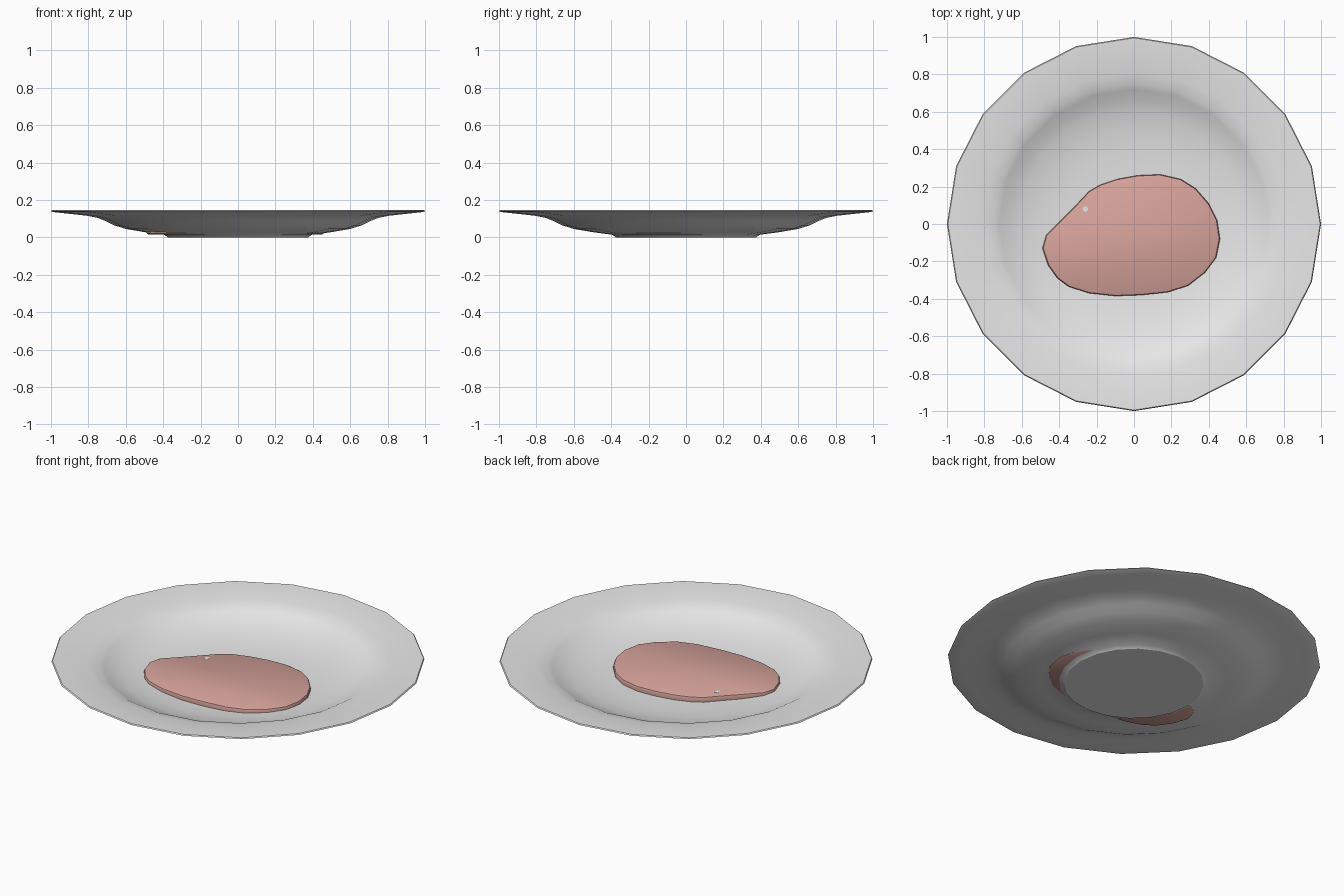
import bpy, bmesh, math

if "Cube" in bpy.data.objects:
    bpy.data.objects.remove(bpy.data.objects["Cube"])


def material(name, rgb):
    m = bpy.data.materials.new(name)
    m.diffuse_color = (*rgb, 1)
    m.use_nodes = True
    m.node_tree.nodes["Principled BSDF"].inputs["Base Color"].default_value = m.diffuse_color
    return m


def loft(name, rings, mat, angle):
    """Skin a stack of equal-length rings and cap both ends."""
    bm = bmesh.new()
    loops = [[bm.verts.new(p) for p in ring] for ring in rings]
    n = len(loops[0])
    for a, b in zip(loops, loops[1:]):
        for i in range(n):
            j = (i + 1) % n
            bm.faces.new((a[i], a[j], b[j], b[i]))
    bm.faces.new(loops[0][::-1])
    bm.faces.new(loops[-1])
    bmesh.ops.recalc_face_normals(bm, faces=bm.faces)
    me = bpy.data.meshes.new(name)
    bm.to_mesh(me)
    bm.free()
    me.materials.append(mat)
    ob = bpy.data.objects.new(name, me)
    bpy.context.collection.objects.link(ob)
    bpy.ops.object.select_all(action='DESELECT')
    ob.select_set(True)
    bpy.context.view_layer.objects.active = ob
    bpy.ops.object.shade_smooth_by_angle(angle=math.radians(angle))
    return ob


def circle(r, z, n, cx=0, cy=0):
    return [(cx + r * math.cos(2 * math.pi * i / n),
             cy + r * math.sin(2 * math.pi * i / n), z) for i in range(n)]


china = material("pale china", (0.8, 0.8, 0.8))
pink = material("pink meat", (0.68, 0.37, 0.33))

# Plate: underside from the foot to the rim, then back down inside
profile = [(0.375, 0), (0.395, 0.014), (0.5, 0.028), (0.6, 0.045), (0.66, 0.064),
           (0.71, 0.088), (0.75, 0.104), (0.81, 0.116), (0.93, 0.129), (0.985, 0.135),
           (1.0, 0.140), (0.995, 0.146), (0.93, 0.143), (0.81, 0.129), (0.75, 0.118),
           (0.72, 0.103), (0.67, 0.079), (0.61, 0.058), (0.5, 0.037), (0.38, 0.024),
           (0.2, 0.021)]
loft("plate", [circle(r, z, 20) for r, z in profile], china, 35)

# Meat slice: rounded, slightly kidney-shaped slab sunk into the plate
outline = [(0.14, 0.265), (0.25, 0.24), (0.33, 0.19), (0.40, 0.11), (0.445, 0.02),
           (0.46, -0.08), (0.44, -0.18), (0.38, -0.26), (0.29, -0.33), (0.18, -0.365),
           (0.04, -0.38), (-0.10, -0.385), (-0.24, -0.37), (-0.35, -0.335),
           (-0.41, -0.29), (-0.46, -0.22), (-0.49, -0.13), (-0.47, -0.06),
           (-0.41, 0.0), (-0.32, 0.09), (-0.24, 0.175), (-0.18, 0.21),
           (-0.09, 0.24), (0.02, 0.26)]
cx, cy = -0.01, -0.08
layers = [(0.975, 0.015), (0.995, 0.020), (1.0, 0.040), (0.99, 0.050), (0.965, 0.054)]
loft("meat_slice", [[(cx + (x - cx) * s, cy + (y - cy) * s, z) for x, y in outline]
                    for s, z in layers], pink, 40)

# Small pale speck near the edge of the slice
loft("pale_speck", [circle(0.015, z, 8, -0.26, 0.08) for z in (0.052, 0.055)], china, 30)
